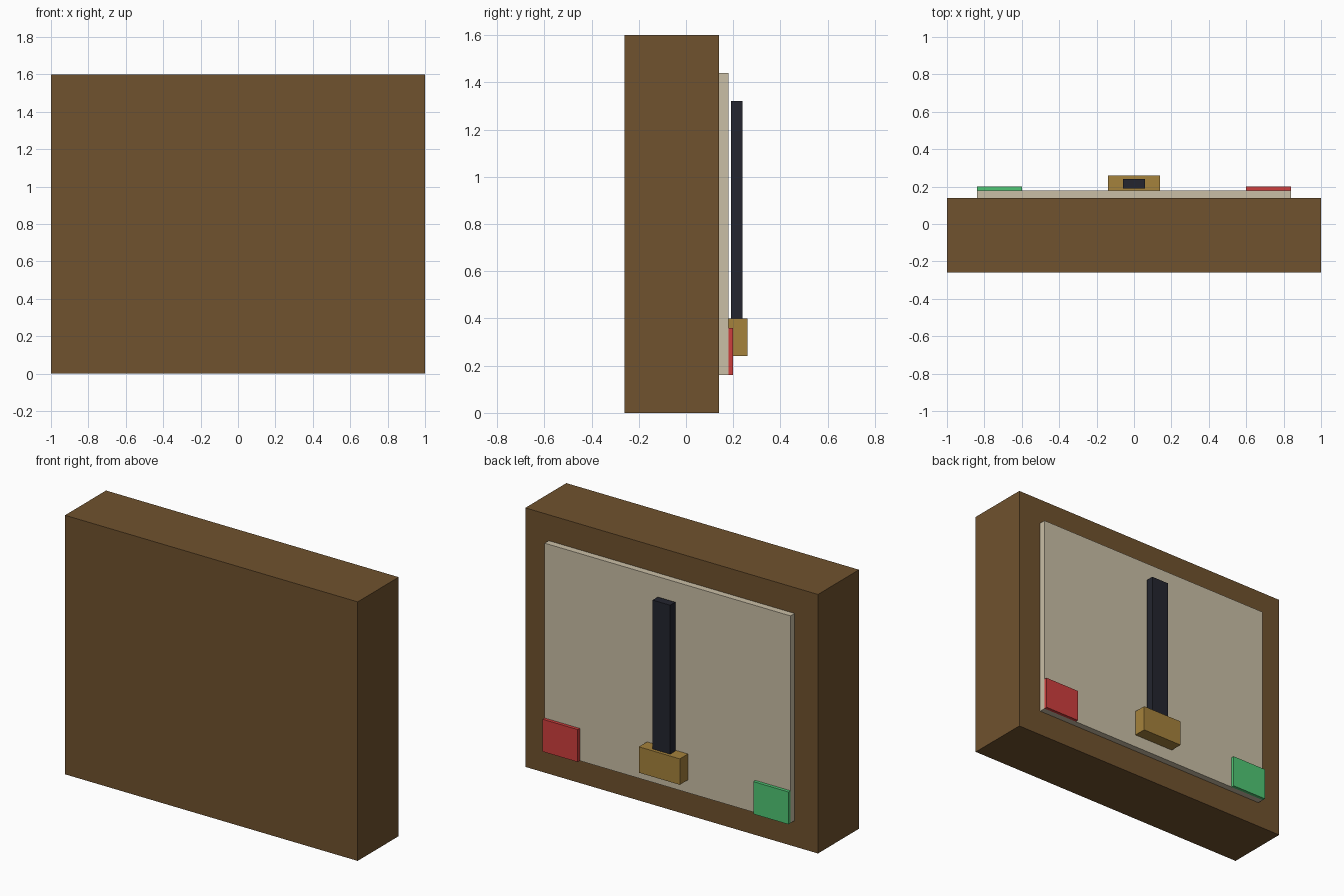
import bpy
import bmesh
from mathutils import Vector

if "Cube" in bpy.data.objects:
    bpy.data.objects.remove(bpy.data.objects["Cube"])


def material(name, r, g, b):
    """Flat colour given as 0-255 sRGB, stored as linear."""
    def lin(c):
        c /= 255
        return c / 12.92 if c <= 0.04045 else ((c + 0.055) / 1.055) ** 2.4
    m = bpy.data.materials.new(name)
    m.diffuse_color = (lin(r), lin(g), lin(b), 1)
    m.use_nodes = True
    m.node_tree.nodes["Principled BSDF"].inputs["Base Color"].default_value = m.diffuse_color
    return m


def box(name, mat, x, y, z):
    """Box spanning the given (min, max) ranges."""
    bm = bmesh.new()
    bmesh.ops.create_cube(bm, size=1)
    centre = Vector([(a + b) / 2 for a, b in (x, y, z)])
    size = Vector([b - a for a, b in (x, y, z)])
    for v in bm.verts:
        v.co = v.co * size
    mesh = bpy.data.meshes.new(name)
    bm.to_mesh(mesh)
    bm.free()
    mesh.materials.append(mat)
    ob = bpy.data.objects.new(name, mesh)
    ob.location = centre
    bpy.context.collection.objects.link(ob)
    return ob


wood = material("brown wood", 112, 82, 46)
cream = material("cream", 202, 191, 166)
black = material("blue black", 35, 37, 47)
brass = material("brass", 165, 130, 60)
red = material("red", 206, 62, 61)
green = material("green", 80, 198, 116)

# Case and dial plate on its back
box("case", wood, (-1, 1), (-0.26, 0.14), (0, 1.6))
box("dial_plate", cream, (-0.84, 0.84), (0.14, 0.18), (0.16, 1.44))

# Needle rising from its pivot block
box("needle", black, (-0.06, 0.06), (0.19, 0.24), (0.32, 1.32))
box("pivot_block", brass, (-0.14, 0.14), (0.18, 0.26), (0.24, 0.4))

# Coloured end markers in the lower corners of the dial
for name, mat, x in (("red_marker", red, (0.6, 0.84)),
                     ("green_marker", green, (-0.84, -0.6))):
    box(name, mat, x, (0.18, 0.2), (0.16, 0.36))
